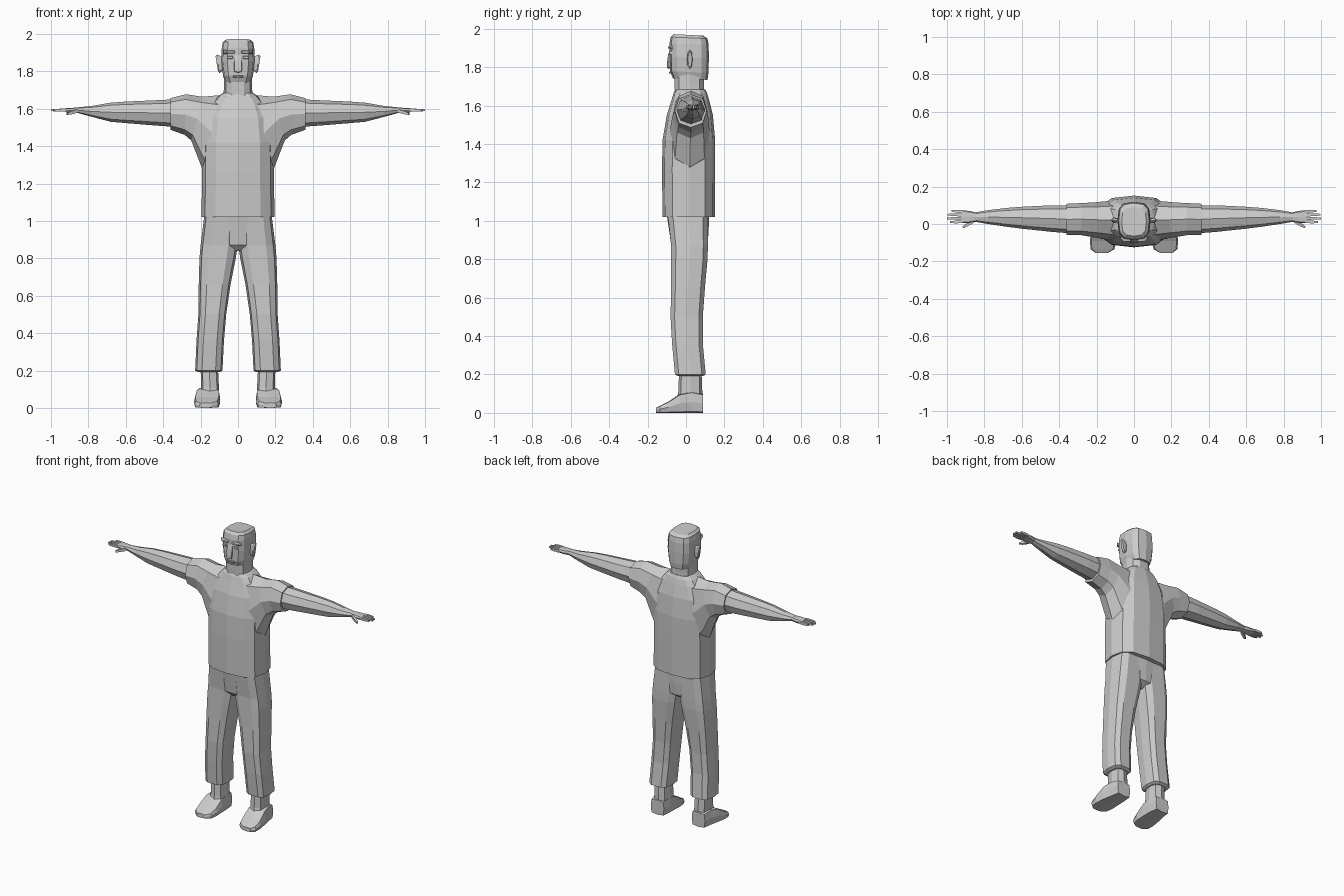
import bpy, bmesh, math
from mathutils import Vector

grey = bpy.data.materials.new("plain grey")
grey.diffuse_color = (0.6, 0.6, 0.6, 1)


def ring(c, a, b, n, power):
    """Rounded outline around c, spanned by half-axes a and b."""
    pts = []
    for i in range(n):
        t = 2 * math.pi * i / n
        u, v = math.cos(t), math.sin(t)
        u = 0 if abs(u) < 1e-6 else math.copysign(abs(u) ** power, u)
        v = 0 if abs(v) < 1e-6 else math.copysign(abs(v) ** power, v)
        pts.append(c + a * u + b * v)
    return pts


def loft(name, rings, mirror=False):
    """Skin a list of equal-length rings, cap both ends."""
    bm = bmesh.new()
    loops = [[bm.verts.new(p) for p in r] for r in rings]
    for lo, hi in zip(loops, loops[1:]):
        for i in range(len(lo)):
            j = (i + 1) % len(lo)
            bm.faces.new((lo[i], lo[j], hi[j], hi[i]))
    bm.faces.new(loops[0])
    bm.faces.new(loops[-1])
    bmesh.ops.recalc_face_normals(bm, faces=bm.faces)
    mesh = bpy.data.meshes.new(name)
    bm.to_mesh(mesh)
    bm.free()
    mesh.materials.append(grey)
    obj = bpy.data.objects.new(name, mesh)
    bpy.context.collection.objects.link(obj)
    if mirror:
        obj.modifiers.new("Mirror", 'MIRROR').use_clip = False
    return obj


def upright(name, rows, n=12, power=0.7, mirror=False, tilt=0):
    """Rows are z, x0, x1, y0, y1, stacked upward."""
    rings = []
    for z, x0, x1, y0, y1 in rows:
        c = Vector(((x0 + x1) / 2, (y0 + y1) / 2, z))
        rings.append(ring(c, Vector(((x1 - x0) / 2, 0, 0)),
                          Vector((0, (y1 - y0) / 2, tilt)), n, power))
    return loft(name, rings, mirror)


def sideways(name, rows, n=8, power=0.9):
    """Rows are bottom x, bottom z, top x, top z, y0, y1, running outward."""
    rings = []
    for xb, zb, xt, zt, y0, y1 in rows:
        lo, hi = Vector((xb, 0, zb)), Vector((xt, 0, zt))
        c = (lo + hi) / 2 + Vector((0, (y0 + y1) / 2, 0))
        rings.append(ring(c, (hi - lo) / 2, Vector((0, (y1 - y0) / 2, 0)), n, power))
    return loft(name, rings, True)


def forward(name, rows, n=8, power=0.35, mirror=True):
    """Rows are y, x0, x1, z0, z1, running along y."""
    rings = []
    for y, x0, x1, z0, z1 in rows:
        c = Vector(((x0 + x1) / 2, y, (z0 + z1) / 2))
        rings.append(ring(c, Vector(((x1 - x0) / 2, 0, 0)),
                          Vector((0, 0, (z1 - z0) / 2)), n, power))
    return loft(name, rings, mirror)


def rod(name, p, q, w, h):
    """Tapered four-sided finger from p to q."""
    p, q = Vector(p), Vector(q)
    side = (q - p).cross(Vector((0, 0, 1))).normalized() * w
    up = Vector((0, 0, h))
    return loft(name, [[c + (side + up) * s, c + (side - up) * s,
                        c - (side + up) * s, c - (side - up) * s]
                       for c, s in ((p, 1), (p.lerp(q, .6), .95), (q, .6))], True)


# Shirt body with neckline
upright("shirt_body", [
    (1.02, -.195, .195, -.122, .15), (1.27, -.192, .192, -.125, .152),
    (1.42, -.19, .19, -.122, .152), (1.55, -.175, .175, -.1, .14),
    (1.63, -.14, .14, -.075, .12), (1.665, -.11, .11, -.065, .11),
    (1.685, -.08, .08, -.055, .1)])

# Shoulders and short sleeves
sideways("sleeve", [
    (.17, 1.25, .06, 1.68, -.085, .125), (.192, 1.28, .1, 1.672, -.083, .122),
    (.25, 1.43, .19, 1.664, -.07, .115), (.285, 1.46, .28, 1.677, -.06, .112),
    (.36, 1.487, .36, 1.657, -.058, .108), (.36, 1.5, .36, 1.648, -.045, .095)], power=.85)

# Bare arms
sideways("arm", [
    (.34, 1.503, .34, 1.65, -.05, .1), (.44, 1.51, .44, 1.645, -.042, .1),
    (.6, 1.523, .6, 1.638, -.025, .092), (.68, 1.53, .68, 1.632, -.015, .086),
    (.78, 1.556, .78, 1.615, 0, .074), (.85, 1.575, .85, 1.608, .012, .062)])

# Hands
sideways("palm", [
    (.84, 1.576, .84, 1.607, .014, .06), (.88, 1.576, .88, 1.605, .006, .07),
    (.925, 1.582, .925, 1.602, .004, .074)], power=.6)
for i, tip in enumerate((.985, 1.0, .997, .975)):
    y = .012 + i * .018
    rod("finger", (.915, y, 1.592), (tip, y - .002 + i * .002, 1.592), .0075, .008)
rod("thumb", (.86, .015, 1.588), (.915, -.018, 1.572), .009, .009)

# Trousers
upright("hips", [
    (.84, -.04, .04, -.05, .07), (.87, -.16, .16, -.077, .112),
    (.95, -.188, .188, -.088, .118), (1.03, -.18, .18, -.1, .12)], power=.6)
upright("trouser_leg", [
    (.192, .095, .215, -.045, .09), (.2, .083, .229, -.06, .105),
    (.36, .075, .222, -.075, .09), (.5, .063, .212, -.083, .09),
    (.66, .04, .21, -.08, .102), (.8, .012, .206, -.08, .115),
    (.87, .001, .2, -.08, .117), (1.03, .001, .18, -.098, .118)], 10, .6, True)

# Ankles and shoes
upright("ankle", [
    (.06, .1, .2, -.05, .086), (.11, .102, .198, -.04, .085),
    (.24, .108, .2, -.035, .08)], 8, .7, True)
forward("shoe", [
    (-.155, .14, .205, 0, .028), (-.135, .105, .232, 0, .038),
    (-.09, .095, .236, 0, .06), (-.03, .095, .228, 0, .1),
    (.03, .097, .215, 0, .112), (.088, .105, .205, 0, .1)])

# Neck and head
upright("neck", [(1.64, -.08, .08, -.06, .1), (1.7, -.076, .076, -.062, .096),
                 (1.78, -.076, .076, -.062, .095)], 10, .75)
upright("head", [
    (1.738, -.066, .066, -.068, .112), (1.775, -.08, .08, -.083, .117),
    (1.85, -.089, .089, -.085, .119), (1.92, -.087, .087, -.086, .118),
    (1.953, -.082, .082, -.08, .112), (1.968, -.066, .066, -.065, .09)], 12, .65, tilt=-.004)

# Ears
sideways("ear", [
    (.08, 1.805, .08, 1.875, .008, .03), (.1, 1.79, .112, 1.89, .006, .034),
    (.108, 1.805, .12, 1.88, .01, .032)])

# Face: nose, brows, eyes, mouth
forward("nose", [(-.1, -.02, .02, 1.797, 1.815), (-.094, -.022, .022, 1.793, 1.86),
                 (-.08, -.014, .014, 1.793, 1.905)], mirror=False)
forward("brow", [(-.093, .016, .06, 1.898, 1.908), (-.07, .014, .08, 1.892, 1.914)])
forward("eye", [(-.088, .028, .056, 1.868, 1.88), (-.07, .022, .062, 1.864, 1.884)])
forward("lips", [(-.088, -.022, .022, 1.768, 1.776), (-.07, -.03, .03, 1.764, 1.78)],
        mirror=False)
